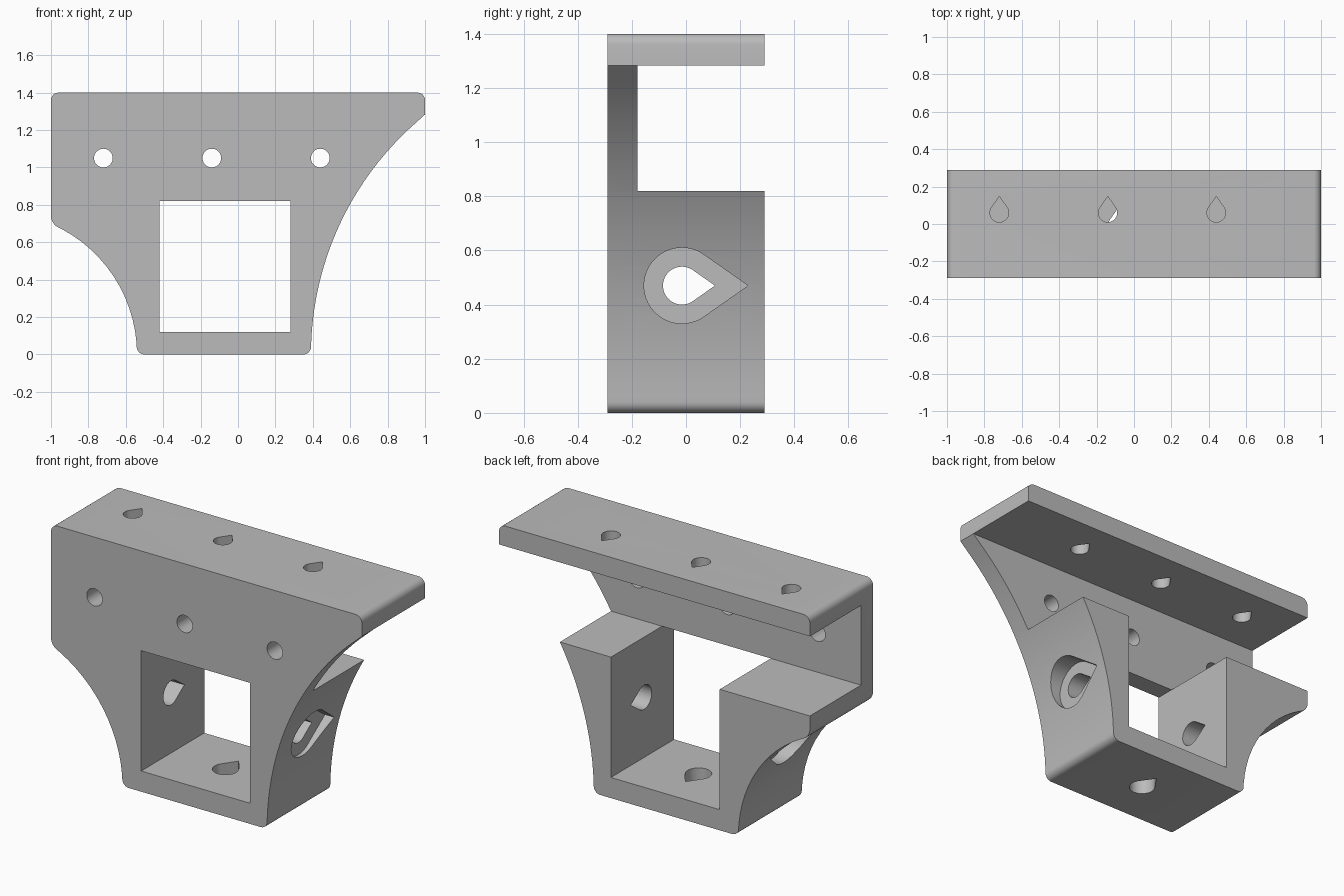
import bpy, bmesh, math

if "Cube" in bpy.data.objects:
    bpy.data.objects.remove(bpy.data.objects["Cube"])

HALF_DEPTH = 0.29
WALL = 0.11
FLOOR, SHELF, PLATE, TOP = 0.12, 0.82, 1.283, 1.4
WIN_L, WIN_R = -0.42, 0.28
MID_Y = -0.015

PLACE = {"x": lambda u, v, d: (d, u, v),
         "y": lambda u, v, d: (u, d, v),
         "z": lambda u, v, d: (u, v, d)}


def prism(name, points, axis, start, end, round_at=(), radius=0.04):
    """Extrude a 2D outline along an axis, optionally rounding some corners."""
    bm = bmesh.new()
    a, b = [[bm.verts.new(PLACE[axis](u, v, d)) for u, v in points]
            for d in (start, end)]
    n = len(points)
    bm.faces.new(a)
    bm.faces.new(b[::-1])
    for i in range(n):
        j = (i + 1) % n
        bm.faces.new((a[i], b[i], b[j], a[j]))
    bmesh.ops.recalc_face_normals(bm, faces=bm.faces[:])
    if round_at:
        edges = [bm.edges.get((a[i], b[i])) for i in round_at]
        bmesh.ops.bevel(bm, geom=edges, offset=radius, segments=6,
                        profile=0.5, affect='EDGES')
    mesh = bpy.data.meshes.new(name)
    bm.to_mesh(mesh)
    bm.free()
    obj = bpy.data.objects.new(name, mesh)
    bpy.context.collection.objects.link(obj)
    return obj


def arc(cx, cz, r, start, end, steps):
    return [(cx + r * math.cos(start + (end - start) * i / steps),
             cz + r * math.sin(start + (end - start) * i / steps))
            for i in range(steps + 1)]


def teardrop(cu, cv, r):
    """Circle drawn out to a point along +u."""
    t = math.acos(1 / 1.74)
    return arc(cu, cv, r, t, 2 * math.pi - t, 36) + [(cu + 1.74 * r, cv)]


def rect(u0, u1, v0, v1):
    return [(u0, v0), (u1, v0), (u1, v1), (u0, v1)]


def cut(target, cutter):
    cutter.hide_render = True
    mod = target.modifiers.new("cut", 'BOOLEAN')
    mod.operation, mod.solver, mod.object = 'DIFFERENCE', 'EXACT', cutter
    bpy.context.view_layer.objects.active = target
    bpy.ops.object.modifier_apply(modifier=mod.name)
    bpy.data.objects.remove(cutter)


# Bracket outline: a flared body with one long and one short concave side
R_BIG, R_SMALL = 1.648, 0.76
big = arc(0.39 + R_BIG, 0, R_BIG, math.pi,
          math.pi - math.asin(PLATE / R_BIG), 24)
big[-1] = (1, PLATE)
small_cx = -0.54 - R_SMALL
small = arc(small_cx, 0, R_SMALL, math.acos((-1 - small_cx) / R_SMALL), 0, 14)
outline = big + [(1, TOP), (-1, TOP)] + small
n = len(big)
bracket = prism("bracket", outline, "y", -HALF_DEPTH, HALF_DEPTH,
                round_at=(0, n, n + 1, n + 2, len(outline) - 1))

# Open channel behind the front wall, and the square window
cut(bracket, prism("channel", rect(-HALF_DEPTH + WALL, 1, SHELF, PLATE),
                   "x", -2, 2))
cut(bracket, prism("window", rect(WIN_L, WIN_R, FLOOR, SHELF), "y", -1, 1))

# Screw holes in the front wall and the top plate
for x in (-0.72, -0.14, 0.44):
    cut(bracket, prism("wall_hole", arc(x, 1.05, 0.05, 0, math.tau, 36)[:-1],
                       "y", -1, 0))
    drop = [(x + v, u) for u, v in teardrop(0.06, 0, 0.05)]
    cut(bracket, prism("plate_hole", drop, "z", 1.2, 1.5))

# Hole through the floor
drop = [((WIN_L + WIN_R) / 2 + v, u) for u, v in teardrop(MID_Y, 0, 0.07)]
cut(bracket, prism("floor_hole", drop, "z", -0.1, 0.3))

# Cross hole through both sides, with a wide recess on each outer face
cut(bracket, prism("cross_hole", teardrop(MID_Y, 0.47, 0.07), "x", -1.2, 1.2))
for start, end in ((WIN_R + 0.12, 1.2), (-1.2, WIN_L - 0.12)):
    cut(bracket, prism("recess", teardrop(MID_Y, 0.47, 0.14), "x", start, end))

# Grey plastic
grey = bpy.data.materials.new("light_grey")
grey.use_nodes = True
colour = (0.5, 0.5, 0.5, 1)
grey.diffuse_color = colour
grey.node_tree.nodes["Principled BSDF"].inputs["Base Color"].default_value = colour
bracket.data.materials.clear()
bracket.data.materials.append(grey)

bpy.ops.object.select_all(action='DESELECT')
bracket.select_set(True)
bpy.context.view_layer.objects.active = bracket
bpy.ops.object.shade_smooth_by_angle(angle=math.radians(30))
